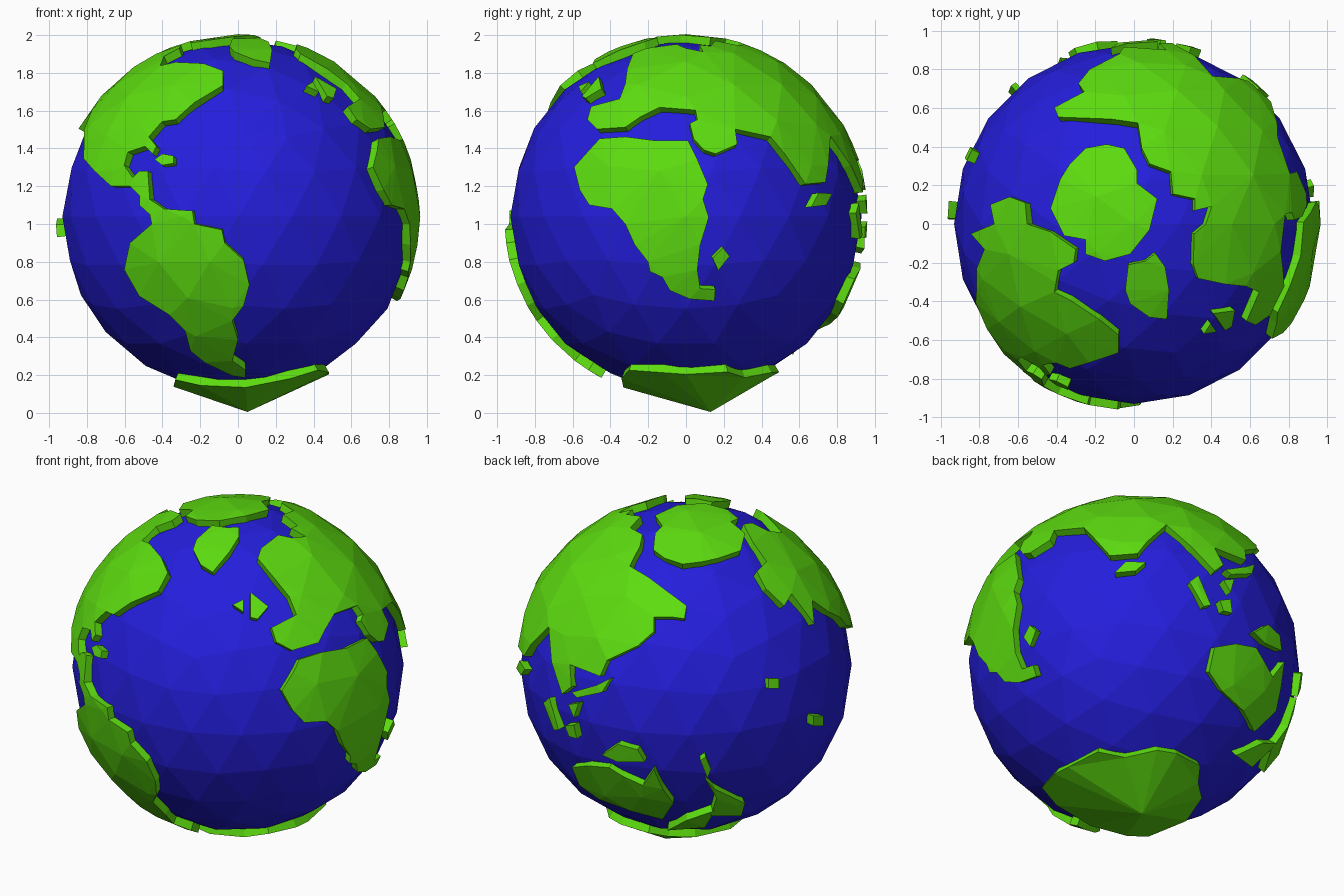
import bpy, bmesh, math
from mathutils import Vector
from mathutils.geometry import delaunay_2d_cdt

if "Cube" in bpy.data.objects:
    bpy.data.objects.remove(bpy.data.objects["Cube"])

CENTRE = Vector((0, 0, 1.04))
SEA, LAND, ROOT = 0.93, 0.965, 0.88      # radii: ocean, land surface, land underside


def material(name, rgb):
    m = bpy.data.materials.new(name)
    m.diffuse_color = (*rgb, 1)
    m.use_nodes = True
    m.node_tree.nodes["Principled BSDF"].inputs["Base Color"].default_value = m.diffuse_color
    return m


BLUE = material("ocean_blue", (0.018, 0.013, 0.72))
GREEN = material("land_green", (0.11, 0.72, 0.005))

# Directions a coastline is drawn from: azimuth, elevation, height of the globe centre
FRONT, RIGHT, TOP, BOTTOM = (0, 0, 1.04), (90, 0, 1.04), (0, 90, 0), (0, -90, 0)
ATLANTIC, PACIFIC, INDIAN = (35, 25, 0), (215, 25, 0), (140, -25, 0)


def on_globe(view, a, b):
    """Unit vector under the point (a, b) of a flat view of the globe."""
    az, el = math.radians(view[0]), math.radians(view[1])
    b -= view[2]
    right = Vector((math.cos(az), math.sin(az), 0))
    toward = Vector((math.sin(az) * math.cos(el), -math.cos(az) * math.cos(el), math.sin(el)))
    up = toward.cross(right)
    depth = math.sqrt(max(0, 0.96 ** 2 - a * a - b * b))
    return (right * a + up * b + toward * depth).normalized()


# Ocean: faceted ball
bpy.ops.mesh.primitive_ico_sphere_add(subdivisions=3, radius=SEA, location=CENTRE)
ocean = bpy.context.object
ocean.name = "ocean"
ocean.data.materials.append(BLUE)
FACET_POINTS = [v.co.normalized() for v in ocean.data.vertices]


def land(name, *runs, peak=None):
    """Raised slab whose coast is a chain of runs (view, points)."""
    coast = [on_globe(view, a, b) for view, pts in runs for a, b in pts]
    mid = sum(coast, Vector()).normalized()
    u = mid.orthogonal().normalized()
    v = mid.cross(u)

    def flat(p):
        return Vector((p.dot(u), p.dot(v))) * 2 / (1 + p.dot(mid))

    def lift(q):
        k = 4 / (4 + q.length_squared)
        return (u * q.x + v * q.y) * k + mid * (2 * k - 1)

    if peak:
        inner = [peak.normalized()]
    else:
        inner = [p for p in FACET_POINTS if p.dot(mid) > -0.5
                 and min((p - c).length for c in coast) > 0.05]
    pts = [flat(p) for p in coast + inner]
    n = len(coast)
    ring = [(i, (i + 1) % n) for i in range(n)]
    verts, _, tris, *_ = delaunay_2d_cdt(pts, ring, [], 1, 1e-5)

    bm = bmesh.new()
    top = []
    for q in verts:
        p = lift(q)
        at_peak = peak and (p - peak.normalized()).length < 1e-3
        top.append(bm.verts.new(p * (peak.length if at_peak else LAND)))
    for t in tris:
        bm.faces.new([top[i] for i in t])
    # Cliffs down into the ocean
    foot = {}
    for e in [e for e in bm.edges if len(e.link_faces) == 1]:
        loop = e.link_loops[0]
        a, b = loop.vert, loop.link_loop_next.vert
        for w in (a, b):
            if w not in foot:
                foot[w] = bm.verts.new(w.co.normalized() * ROOT)
        bm.faces.new((b, a, foot[a], foot[b]))
    bmesh.ops.delete(bm, geom=[w for w in bm.verts if not w.link_faces], context='VERTS')
    me = bpy.data.meshes.new(name)
    bm.to_mesh(me)
    bm.free()
    me.materials.append(GREEN)
    ob = bpy.data.objects.new(name, me)
    ob.location = CENTRE
    bpy.context.collection.objects.link(ob)


def islet(name, view, a, b, s=0.028):
    land(name, (view, [(a - s, b - s), (a + s, b - s), (a + s, b + s), (a - s, b + s)]))


# Americas: arctic and west coast, then south and back up the east coast
land("americas",
     (TOP, [(-.08, -.57), (-.18, -.49), (-.33, -.39), (-.41, -.35), (-.39, -.24), (-.31, -.20),
            (-.30, -.13), (-.43, -.04), (-.55, 0), (-.56, .11), (-.64, .14), (-.74, .10),
            (-.72, 0), (-.84, -.05), (-.77, -.13), (-.81, -.23)]),
     (PACIFIC, [(.86, .27), (.90, .22)]),
     (FRONT, [(-.757, 1.28), (-.67, 1.20), (-.57, 1.20), (-.52, 1.15), (-.52, 1.10), (-.465, 1.05),
              (-.455, 1.0), (-.57, .90), (-.60, .76), (-.52, .62), (-.36, .52), (-.28, .44),
              (-.25, .33), (-.175, .27), (-.03, .20), (.04, .19), (.04, .23), (-.03, .28),
              (0, .39), (-.03, .49), (.03, .57), (.06, .68), (.03, .81), (-.07, .90),
              (-.085, .97), (-.23, 1.0), (-.24, 1.07), (-.39, 1.08), (-.465, 1.13), (-.475, 1.28),
              (-.52, 1.28), (-.555, 1.245), (-.60, 1.31), (-.58, 1.38), (-.49, 1.41), (-.45, 1.37),
              (-.43, 1.41), (-.47, 1.46), (-.40, 1.54), (-.33, 1.55), (-.23, 1.64), (-.08, 1.73)]))
land("caribbean_island",
     (FRONT, [(-.44, 1.34), (-.40, 1.31), (-.34, 1.32), (-.34, 1.36), (-.40, 1.37)]))

# Polar lands
land("greenland",
     (TOP, [(.11, -.15), (.16, -.22), (.18, -.34), (.17, -.49), (.08, -.48), (-.02, -.41),
            (-.045, -.34), (-.03, -.21), (.06, -.19)]))
land("arctic_cap",
     (TOP, [(-.25, .39), (-.14, .41), (-.05, .39), (.015, .28), (.015, .21), (.12, .13),
            (.08, -.03), (-.02, -.155), (-.15, -.19), (-.25, -.155), (-.25, -.08), (-.36, -.06),
            (-.43, .08), (-.38, .23), (-.33, .31)]))
land("antarctica",
     (BOTTOM, [(.48, 0), (.45, -.22), (.325, -.31), (.21, -.45), (.1, -.49), (-.08, -.48),
               (-.15, -.38), (-.26, -.28), (-.34, -.05), (-.33, .27), (-.2, .30), (.04, .33),
               (.28, .34), (.42, .30), (.48, .12)]),
     peak=Vector((.05, .13, -1.035)))

# Africa
land("africa",
     (RIGHT, [(-.455, 1.45), (-.32, 1.46), (-.165, 1.44), (.01, 1.44), (.06, 1.34), (.115, 1.21),
              (.09, 1.13), (.12, 1.035), (.075, .89), (.06, .76), (.075, .66), (.155, .655),
              (.15, .595), (.02, .605), (-.085, .65), (-.125, .72), (-.19, .75), (-.20, .80),
              (-.27, .89), (-.32, 1.0), (-.39, 1.08), (-.51, 1.10), (-.56, 1.18), (-.59, 1.30),
              (-.51, 1.39)]))
land("madagascar", (RIGHT, [(.14, .82), (.195, .875), (.23, .83), (.17, .755)]))

# Eurasia: arctic coast, Europe, southern coast, then up the Pacific side
land("eurasia",
     (TOP, [(-.39, .55), (-.12, .54), (.02, .52), (.04, .39), (.08, .31), (.19, .27),
            (.20, .155), (.315, .13), (.315, .07), (.40, .09), (.37, 0), (.31, -.05),
            (.305, -.21), (.33, -.28), (.47, -.31)]),
     (RIGHT, [(-.32, 1.74), (-.35, 1.66), (-.50, 1.62), (-.52, 1.55), (-.47, 1.50), (-.32, 1.51),
              (-.24, 1.565), (-.14, 1.615), (.05, 1.60), (.06, 1.55), (.02, 1.53), (.04, 1.45),
              (.095, 1.39), (.155, 1.37), (.27, 1.42), (.26, 1.50), (.445, 1.46), (.52, 1.37),
              (.63, 1.21), (.735, 1.22), (.75, 1.31)]),
     (INDIAN, [(.18, .74), (.32, .61), (.45, .47), (.50, .51), (.45, .61)]),
     (PACIFIC, [(-.48, -.06), (-.44, .03), (-.27, .11), (-.18, .19), (-.18, .27), (-.07, .27)]),
     (TOP, [(-.41, .60)]))
land("british_isle", (ATLANTIC, [(.07, .41), (.17, .33), (.11, .26), (.07, .27)]))
land("irish_isle", (ATLANTIC, [(-.03, .34), (.03, .37), (.03, .30)]))
land("sri_lanka", (RIGHT, [(.66, 1.09), (.70, 1.165), (.77, 1.16), (.74, 1.10)]))

# Australia and the islands around it
land("australia",
     (PACIFIC, [(-.55, -.56), (-.43, -.57), (-.35, -.62), (-.24, -.67), (-.18, -.58),
                (-.13, -.69), (-.07, -.77), (-.13, -.86)]),
     (INDIAN, [(.61, -.31), (.49, -.21), (.42, -.11), (.45, .03)]))
land("new_guinea",
     (PACIFIC, [(-.47, -.50), (-.38, -.44), (-.27, -.47), (-.23, -.54), (-.38, -.54)]))
land("sumatra", (INDIAN, [(.31, .40), (.36, .44), (.43, .27), (.39, .26)]))
land("java", (INDIAN, [(.48, .30), (.54, .31), (.55, .23), (.50, .24)]))
land("borneo", (INDIAN, [(.50, .42), (.56, .43), (.54, .35)]))
land("philippines",
     (PACIFIC, [(-.64, -.15), (-.50, -.11), (-.42, -.07), (-.47, -.15), (-.61, -.18)]))
land("southern_island", (INDIAN, [(.57, -.55), (.72, -.47), (.80, -.46), (.66, -.60)]))
land("new_zealand",
     (PACIFIC, [(.11, -.64), (.16, -.69), (.33, -.77), (.31, -.84), (.14, -.84), (.17, -.74)]))
land("new_zealand_north", (PACIFIC, [(.08, -.53), (.11, -.51), (.14, -.58), (.12, -.63)]))

# Pacific islets
islet("islet_north", PACIFIC, .49, -.10)
islet("islet_south", PACIFIC, .74, -.31)
